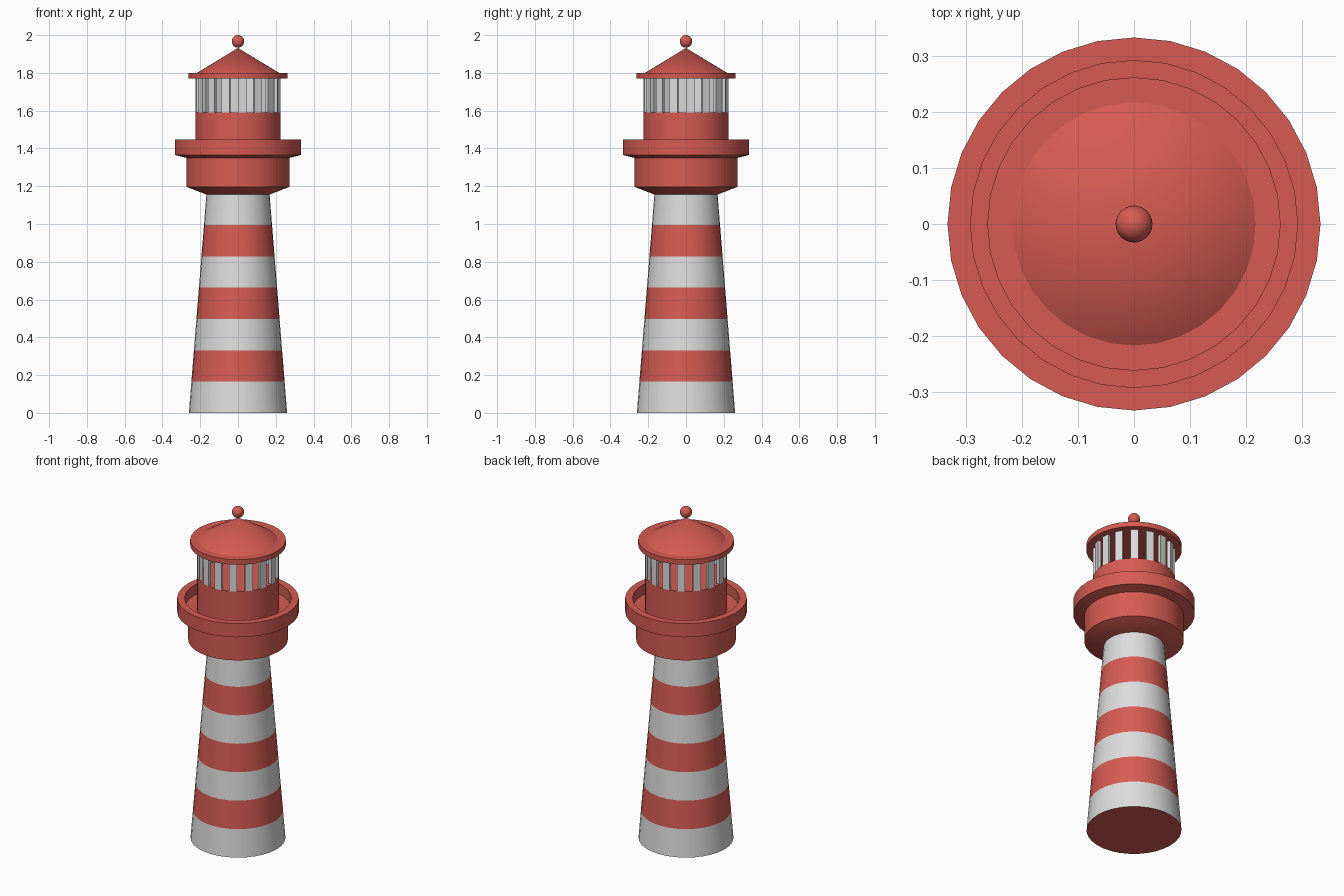
import bpy, bmesh, math

if "Cube" in bpy.data.objects:
    bpy.data.objects.remove(bpy.data.objects["Cube"])

SEG = 32


def material(name, color):
    m = bpy.data.materials.new(name)
    m.diffuse_color = (*color, 1)
    m.use_nodes = True
    m.node_tree.nodes["Principled BSDF"].inputs["Base Color"].default_value = m.diffuse_color
    return m


red = material("brick red", (0.67, 0.105, 0.085))
white = material("off white", (0.72, 0.72, 0.72))


def finish(name, bm, mats, angle=30):
    bmesh.ops.recalc_face_normals(bm, faces=bm.faces)
    mesh = bpy.data.meshes.new(name)
    bm.to_mesh(mesh)
    bm.free()
    obj = bpy.data.objects.new(name, mesh)
    bpy.context.collection.objects.link(obj)
    for m in mats:
        mesh.materials.append(m)
    bpy.ops.object.select_all(action='DESELECT')
    obj.select_set(True)
    bpy.context.view_layer.objects.active = obj
    bpy.ops.object.shade_smooth_by_angle(angle=math.radians(angle))
    return obj


def ring_point(r, k, z):
    a = 2 * math.pi * k / SEG
    return (r * math.cos(a), r * math.sin(a), z)


def lathe(name, profile, mats, rule=None):
    """Turn an (r, z) profile around z, closing both ends."""
    bm = bmesh.new()
    rings = []
    for r, z in profile:
        if r == 0:
            rings.append([bm.verts.new((0, 0, z))] * SEG)
        else:
            rings.append([bm.verts.new(ring_point(r, k, z)) for k in range(SEG)])
    for lo, hi in zip(rings, rings[1:]):
        for k in range(SEG):
            j = (k + 1) % SEG
            corners = list(dict.fromkeys([lo[k], lo[j], hi[j], hi[k]]))
            bm.faces.new(corners)
    for (r, _), ring in ((profile[0], rings[0]), (profile[-1], rings[-1])):
        if r > 0:
            bm.faces.new(ring)
    if rule:
        for f in bm.faces:
            f.material_index = rule(f)
    return finish(name, bm, mats)


# Tapered tower with seven alternating bands and a red underside
TOP, BANDS = 1.16, 7
band = TOP / BANDS


def stripe(face):
    if len(face.verts) > 4:
        return 1
    return int(face.calc_center_median().z / band) % 2


lathe("tower", [(0.26 - 0.093 * i / BANDS, i * band) for i in range(BANDS + 1)],
      [white, red], stripe)

# Flared gallery with a raised parapet, and the drum below the lantern
lathe("gallery", [(0.165, 1.155), (0.273, 1.197), (0.273, 1.35), (0.333, 1.365),
                  (0.333, 1.447), (0.292, 1.447), (0.292, 1.385), (0.225, 1.385),
                  (0.225, 1.59)], [red])

# Sixteen lantern bars, each one segment wide
bm = bmesh.new()
for k in range(0, SEG, 2):
    lower, upper = ([bm.verts.new(ring_point(r, i, z))
                     for r, i in ((0.225, k), (0.225, k + 1), (0.205, k + 1), (0.205, k))]
                    for z in (1.588, 1.772))
    bm.faces.new(lower)
    bm.faces.new(upper)
    for i in range(4):
        j = (i + 1) % 4
        bm.faces.new((lower[i], lower[j], upper[j], upper[i]))
finish("lantern_bars", bm, [white])

# Conical roof with a flat eave
lathe("roof", [(0.262, 1.77), (0.262, 1.8), (0.217, 1.8), (0, 1.932)], [red])

# Ball finial
bm = bmesh.new()
bmesh.ops.create_uvsphere(bm, u_segments=24, v_segments=16, radius=0.033)
bmesh.ops.translate(bm, verts=bm.verts, vec=(0, 0, 1.967))
finish("finial_ball", bm, [red], 60)
